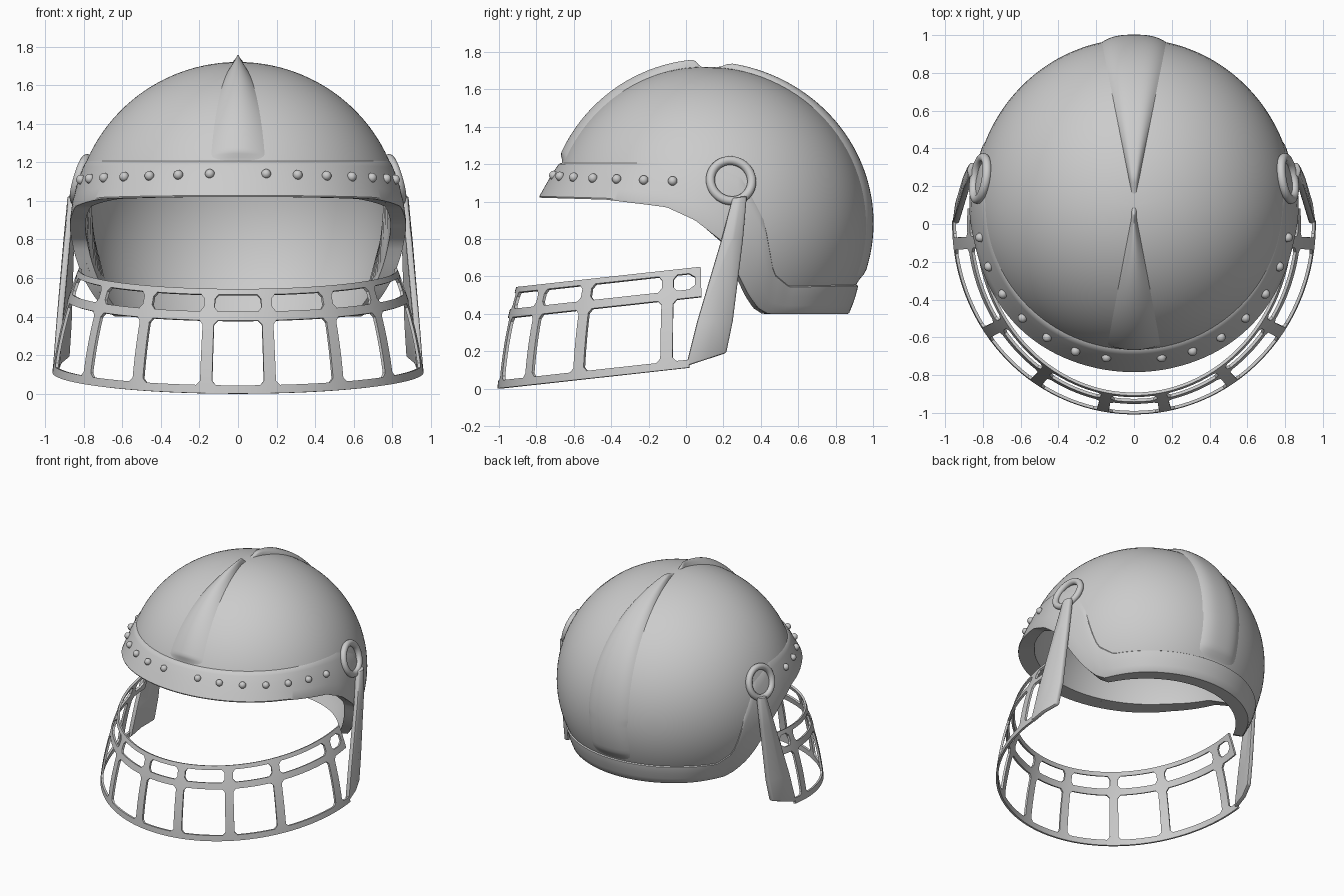
import bpy, bmesh, math
from mathutils import Vector

if "Cube" in bpy.data.objects:
    bpy.data.objects.remove(bpy.data.objects["Cube"])

grey = bpy.data.materials.new("light_grey")
grey.diffuse_color = (0.6, 0.6, 0.6, 1)
grey.use_nodes = True
grey.node_tree.nodes["Principled BSDF"].inputs["Base Color"].default_value = grey.diffuse_color
CY, CZ, RX, RZ = 0.1, 0.88, 0.852, 0.84
N = 240


def finish(obj, name, angle=35):
    obj.name = name
    obj.data.materials.clear()
    obj.data.materials.append(grey)
    bpy.ops.object.select_all(action='DESELECT')
    obj.select_set(True)
    bpy.context.view_layer.objects.active = obj
    for m in list(obj.modifiers):
        bpy.ops.object.modifier_apply(modifier=m.name)
    bpy.ops.object.shade_smooth_by_angle(angle=math.radians(angle))


def to_object(bm, name):
    bmesh.ops.remove_doubles(bm, verts=bm.verts, dist=0.0003)
    bmesh.ops.recalc_face_normals(bm, faces=bm.faces)
    me = bpy.data.meshes.new(name)
    bm.to_mesh(me)
    bm.free()
    obj = bpy.data.objects.new(name, me)
    bpy.context.collection.objects.link(obj)
    return obj


def loft(name, rows, wrap_rows=False, caps=False):
    """Skin closed loops of points."""
    bm = bmesh.new()
    vs = [[bm.verts.new(p) for p in r] for r in rows]
    n = len(rows[0])
    for i in range(len(rows) if wrap_rows else len(rows) - 1):
        a, b = vs[i], vs[(i + 1) % len(rows)]
        for j in range(n):
            k = (j + 1) % n
            bm.faces.new((a[j], a[k], b[k], b[j]))
    if caps:
        bm.faces.new(vs[0])
        bm.faces.new(vs[-1])
    return to_object(bm, name)


def table(pts, y):
    for (y0, z0), (y1, z1) in zip(pts, pts[1:]):
        if y <= y1:
            return z0 + (z1 - z0) * max(0, (y - y0) / (y1 - y0))
    return pts[-1][1]


def smooth(a, b, x):
    t = min(1, max(0, (x - a) / (b - a)))
    return t * t * (3 - 2 * t)


def shell(th, ph, k=1.0, kz=1.0):
    """Point on the dome; th is measured from the front."""
    ry = 0.83 if math.cos(th) > 0 else 0.88
    return Vector((RX * math.cos(ph) * math.sin(th) * k,
                   CY - ry * math.cos(ph) * math.cos(th) * k,
                   CZ + RZ * math.sin(ph) * kz))


def cross(th, line):
    """Elevation at which the dome meets a side-view line."""
    lo, hi = -0.9, 1.5
    for _ in range(30):
        m = (lo + hi) / 2
        p = shell(th, m)
        if p.z < table(line, p.y):
            lo = m
        else:
            hi = m
    return hi


EDGE = [(-1, 1.03), (-.4, 1.01), (-.1, .97), (.05, .9), (.2, .78), (.28, .6),
        (.33, .5), (.38, .43), (.43, .4), (1, .4)]
TRIM = [(-1, 1.21), (.1, 1.21), (.3, 1.13), (.42, .9), (.47, .62), (.55, .55), (1, .56)]
ths = [2 * math.pi * i / N for i in range(N)]
edge = [cross(t, EDGE) for t in ths]
trim = [cross(t, TRIM) for t in ths]

# Hollow dome: outer wall down to the edge, inner wall back up
R = 36
rows = [[shell(t, e + (math.pi / 2 - e) * (1 - i / R)) for t, e in zip(ths, edge)]
        for i in range(R + 1)]
rows += [[shell(t, e + (math.pi / 2 - e) * i / R, 0.928, 1 - 0.072 * i / R)
          for t, e in zip(ths, edge)] for i in range(R + 1)]
finish(loft("helmet_dome", rows), "helmet_dome")


# Raised trim: brim, ear guards and neck rim
def brim_offset(th):
    y = shell(th, 0.2).y
    return 0.02 + 0.05 * smooth(0, -.65, y) + 0.035 * smooth(.4, .8, y)


rows = []
for t, f in [(0, None), (0, .93), (.04, 1), (.3, .75), (.6, .5), (.85, .3), (.95, .2), (1, -.1), (1, None)]:
    row = []
    for th, e, u in zip(ths, edge, trim):
        off = -0.03 if f is None else brim_offset(th) * f
        row.append(shell(th, e + (u - e) * t, 1 + off / 0.85))
    rows.append(row)
finish(loft("helmet_trim", rows, wrap_rows=True), "helmet_trim")


# Tapered crests along the centre line
def crest(name, a0, a1, h0, h1, power):
    rows = []
    steps, half = 60, 8
    for i in range(steps + 1):
        t = i / steps
        a = math.radians(a0 + (a1 - a0) * t)
        ry = 0.83 if math.cos(a) < 0 else 0.88
        y, z = ry * math.cos(a), RZ * math.sin(a)
        w = max(0.015, 0.175 * abs(y) / 0.85)
        if z < 0:
            w = 0.175
        fade = smooth(0, 1, min(t, 1 - t) / 0.05)
        h = (h0 + (h1 - h0) * t) * fade
        row = []
        for j in range(-half - 1, half + 2):
            u = max(-1, min(1, j / half))
            off = -0.03 if abs(j) > half else (h + .006) * (1 - abs(u) ** power) - .006
            x = u * w
            s = math.sqrt(1 - (x / RX) ** 2) * (1 + off / 0.85)
            row.append(Vector((x, CY + y * s, CZ + z * s)))
        rows.append(row)
    finish(loft(name, rows, caps=True), name)


crest("front_crest", 157, 91, 0.025, 0.042, 2)
crest("rear_crest", 86, -22, 0.03, 0.02, 4)

# Brim rivets
for sx in (-1, 1):
    for i in range(7):
        th = math.radians(10 + 11.3 * i)
        ph = math.asin((1.14 - 0.005 * i - CZ) / RZ)
        p = shell(th, ph, 1 + (brim_offset(th) * 0.58 + (0.002 if i else -.008)) / 0.85)
        bpy.ops.mesh.primitive_uv_sphere_add(segments=16, ring_count=10, radius=0.025,
                                             location=(sx * p.x, p.y, p.z))
        finish(bpy.context.object, "rivet", 60)

# Hinge rings and side arms
for sx in (-1, 1):
    y, z = 0.24, 1.11
    x = RX * math.sqrt(1 - ((y - CY) / .88) ** 2 - ((z - CZ) / RZ) ** 2)
    n = Vector((sx * x / RX ** 2, (y - CY) / .88 ** 2, (z - CZ) / RZ ** 2)).normalized()
    bpy.ops.mesh.primitive_torus_add(major_radius=0.112, minor_radius=0.024,
                                     major_segments=48, minor_segments=14,
                                     location=Vector((sx * x, y, z)) + n * 0.006)
    ring = bpy.context.object
    ring.rotation_euler = n.to_track_quat('Z', 'Y').to_euler()
    finish(ring, "hinge_ring", 60)

    rows = []
    # front edge (x, y, z), back edge (x, y, z)
    for f, b in [((.876, .25, 1.02), (.868, .325, 1.03)),
                 ((.903, .19, .80), (.880, .305, .80)),
                 ((.944, .06, .36), (.894, .25, .36)),
                 ((.962, .00, .12), (.905, .215, .19))]:
        mid = ((f[0] + b[0]) / 2 + .014, (f[1] + b[1]) / 2, (f[2] + b[2]) / 2)
        row = [f, mid, b] + [(q[0] - .035, q[1], q[2]) for q in (b, mid, f)]
        rows.append([(sx * q[0], q[1], q[2]) for q in row])
    arm = loft("side_arm", rows, caps=True)
    bev = arm.modifiers.new("soft_edges", 'BEVEL')
    bev.width, bev.segments, bev.limit_method = 0.01, 2, 'ANGLE'
    finish(arm, "side_arm")


# Face cage: a curved sheet with window openings left out
def cage_point(a, s):
    a = math.radians(a)
    y = -(1.0 - 0.03 * s - 0.07 * s * s) * math.cos(a)
    return ((.955 - .06 * s - .075 * s * s) * math.sin(a), y, .53 * s + (y + 1) * .11)


POSTS = [10, 33, 55, 84]
END = 93
cuts = {-95, 95, 91, -91, END, -END}
for p in POSTS:
    for d in (1.9, 3.1):
        for q in (p - d, p + d):
            cuts |= {q, -q}
cuts = sorted(cuts)
angs = []
for a, b in zip(cuts, cuts[1:]):
    m = max(1, round((b - a) / 2.5))
    angs += [a + (b - a) * i / m for i in range(m)]
angs.append(cuts[-1])
levels = [0, .08, .12, .2, .32, .44, .56, .66, .70, .785, .825, .865, .905, .945, 1]


def kept(i, j):
    if not (0 <= i < len(angs) - 1 and 0 <= j < len(levels) - 1):
        return False
    am = abs(angs[i] + angs[i + 1]) / 2
    sm = (levels[j] + levels[j + 1]) / 2
    if am > 91 and sm < .7:
        return False
    rail = sm < .08 or .70 < sm < .785 or sm > .945
    return rail or any(abs(am - p) < 1.9 for p in POSTS) or (am > END and sm > .7)


bm = bmesh.new()
grid = [[bm.verts.new(cage_point(a, s)) for s in levels] for a in angs]
for i in range(len(angs) - 1):
    for j in range(len(levels) - 1):
        g = {(x, y): grid[i + x][j + y] for x in (0, 1) for y in (0, 1)}
        if kept(i, j):
            bm.faces.new((g[0, 0], g[1, 0], g[1, 1], g[0, 1]))
            continue
        # fillet in the window corners
        for x in (0, 1):
            for y in (0, 1):
                if kept(i + 2 * x - 1, j) and kept(i, j + 2 * y - 1):
                    tri = [g[x, y], g[1 - x, y], g[x, 1 - y]]
                    bm.faces.new(tri if x == y else tri[::-1])
bmesh.ops.delete(bm, geom=[v for v in bm.verts if not v.link_faces], context='VERTS')
cage = to_object(bm, "face_cage")
sol = cage.modifiers.new("thickness", 'SOLIDIFY')
sol.thickness, sol.offset = 0.016, 0
finish(cage, "face_cage")
